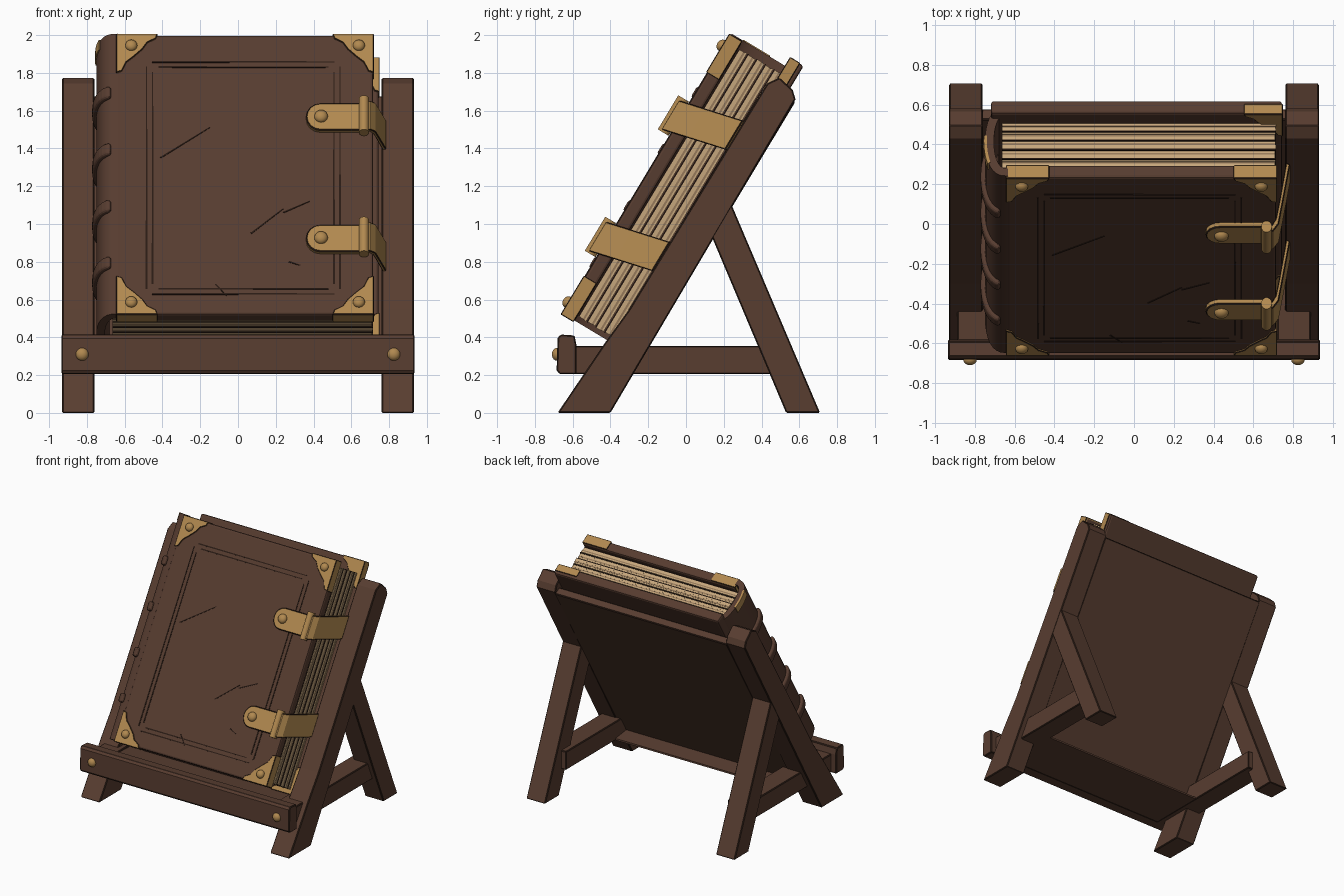
import bpy, bmesh, math, random
from mathutils import Vector

if "Cube" in bpy.data.objects:
    bpy.data.objects.remove(bpy.data.objects["Cube"])

random.seed(4)
A = math.radians(59)            # lean of the book and the stand
C, S = math.cos(A), math.sin(A)


def mat(name, rgb):
    m = bpy.data.materials.new(name)
    m.diffuse_color = (*rgb, 1)
    m.use_nodes = True
    m.node_tree.nodes["Principled BSDF"].inputs["Base Color"].default_value = m.diffuse_color
    return m


WOOD = mat("wood brown", (0.098, 0.047, 0.030))
LEATHER = mat("leather brown", (0.094, 0.045, 0.029))
GOLD = mat("old brass", (0.44, 0.25, 0.080))
PAGE = mat("page cream", (0.56, 0.38, 0.20))
TAN = mat("page tan", (0.30, 0.19, 0.10))
INK = mat("dark line", (0.022, 0.011, 0.007))


# placement rules: leaning frame (x, outward n, up-slope u) and upright ones
def tilt(x, n, u):
    return Vector((x, C * u - S * n, S * u + C * n))


def tilt_face(x, u, n):
    return tilt(x, n, u)


def side(y, z, x):
    return Vector((x, y, z))


def front(x, n, z):
    return Vector((x, -n, z))


def finish(name, bm, material, bevel=0, segs=1, edge=None, smooth=False):
    bmesh.ops.recalc_face_normals(bm, faces=bm.faces[:])
    me = bpy.data.meshes.new(name)
    bm.to_mesh(me)
    bm.free()
    me.materials.append(material)
    if smooth:
        me.polygons.foreach_set("use_smooth", [True] * len(me.polygons))
        me.set_sharp_from_angle(angle=math.radians(40))
    ob = bpy.data.objects.new(name, me)
    bpy.context.collection.objects.link(ob)
    if bevel:
        b = ob.modifiers.new("bevel", 'BEVEL')
        b.width, b.segments = bevel, segs
        b.limit_method, b.angle_limit = 'ANGLE', math.radians(50)
        if edge:
            me.materials.append(edge)
            b.material = 1
    return ob


def prism(name, pts, lo, hi, place, material, **kw):
    bm = bmesh.new()
    a = [bm.verts.new(place(p, q, lo)) for p, q in pts]
    b = [bm.verts.new(place(p, q, hi)) for p, q in pts]
    bm.faces.new(a)
    bm.faces.new(b[::-1])
    for i in range(len(a)):
        j = (i + 1) % len(a)
        bm.faces.new((a[i], a[j], b[j], b[i]))
    return finish(name, bm, material, **kw)


def rect(a0, a1, b0, b1):
    return [(a0, b0), (a1, b0), (a1, b1), (a0, b1)]


def stud(name, x, n, u, r, place):
    bm = bmesh.new()
    bmesh.ops.create_uvsphere(bm, u_segments=16, v_segments=10, radius=r)
    for v in bm.verts:
        v.co = place(x + v.co.x, n + v.co.y * 0.8, u + v.co.z)
    finish(name, bm, GOLD, smooth=True)


def line(name, x0, u0, x1, u1, w):
    # thin tapering dark scratch or tooled line on the front cover
    d = Vector((x1 - x0, u1 - u0)).normalized() * w
    pts = [(x0 - d.y, u0 + d.x), (x1 - d.y * .6, u1 + d.x * .6),
           (x1 + d.y * .6, u1 - d.x * .6), (x0 + d.y, u0 - d.x)]
    prism(name, pts, 0.826, 0.833, tilt_face, INK)


wood = dict(bevel=0.007, edge=INK)

# stand: front legs, rear legs and stretchers on both sides
LEG = [(-.68, 0), (-.40, 0), (.58, 1.66), (.565, 1.71), (.495, 1.775),
       (.43, 1.745), (-.30, .55), (-.43, .37)]
REAR = [(.125, .96), (.53, 0), (.71, 0), (.225, 1.14)]
for s, nm in ((-1, "left"), (1, "right")):
    prism(nm + "_front_leg", LEG, s * .76, s * .932, side, WOOD, **wood)
    prism(nm + "_rear_leg", REAR, s * .762, s * .93, side, WOOD, **wood)
    prism(nm + "_stretcher", rect(-.60, .50, .205, .355), s * .72, s * .89, side, WOOD, **wood)
    stud(nm + "_rail_stud", s * .825, .683, .31, .034, front)

# front rail, shelf under the book and back board
prism("front_rail", [(-.685, .225), (-.67, .205), (-.58, .205), (-.58, .36),
                     (-.59, .41), (-.665, .415), (-.68, .395)], -.935, .935, side, WOOD, **wood)
prism("shelf", [(-.59, .208), (-.13, .208), (-.13, .222), (-.27, .24), (-.32, .34), (-.59, .35)],
      -.75, .75, side, WOOD)
prism("back_board", rect(-.77, .77, .352, .415), .05, 1.71, tilt, WOOD, **wood)

# book covers
prism("front_cover", rect(-.64, .715, .11, 1.835), .755, .83, tilt_face, LEATHER, bevel=.014, segs=2)
prism("back_cover", rect(-.72, .745, .11, 1.895), .412, .49, tilt_face, LEATHER, bevel=.014, segs=2)


# rounded spine and raised ribs
def arc(grow, inner, t0=0.0, t1=1.0):
    t = [math.pi * (t0 + (t1 - t0) * i / 16) for i in range(17)]
    t[-1] -= 1e-6
    out = [(-.635 - (.115 + grow) * math.sin(a) ** .7, .624 + (.203 + grow) * math.cos(a)) for a in t]
    inn = [(-.635 - (.115 - inner) * math.sin(a) ** .7, .624 + (.203 - inner) * math.cos(a)) for a in t]
    return out + inn[::-1]


prism("spine", arc(0, .045), .115, 1.845, tilt, LEATHER, smooth=True)
for u in (.43, .78, 1.13, 1.48):
    prism("spine_rib", arc(.022, .01, .06, .95), u - .036, u + .036, tilt, LEATHER, bevel=.018, segs=3)
prism("spine_cap_brass", arc(.006, .01, .28, .55), 1.79, 1.85, tilt, GOLD)

# page block built from layers of uneven sheets
N = 25
step = (.757 - .488) / N
for i in range(N):
    n0 = .488 + i * step
    d = random.uniform(0, .007)
    m = (PAGE, TAN, PAGE, PAGE, INK)[i % 5]
    n1 = n0 + step * (.6 if m is INK else 1.0)
    prism("page_layer", rect(-.665, .715 - d, .14 + d, 1.80 - d), n0, n1, tilt_face, m)

# tooled double frame on the cover
for g in (0, .032):
    x0, x1, u0, u1 = -.484 + g, .54 - g, .235 + g, 1.668 - g
    r = .03
    line("tooled_line_left", x0, u0 + r, x0, u1 - r, .005)
    line("tooled_line_right", x1, u0 + r, x1, u1 - r, .005)
    line("tooled_line_bottom", x0 + r, u0, x1 - r, u0, .005)
    line("tooled_line_top", x0 + r, u1, x1 - r, u1, .005)

# scratches
for x0, z0, x1, z1 in ((-.41, 1.35, -.15, 1.51), (.24, 1.06, .38, 1.12),
                       (.07, .95, .24, 1.08), (-.12, .68, -.06, .62), (.27, .80, .33, .78)):
    line("scratch", x0, (z0 - .427) / S, x1, (z1 - .427) / S, .004)

# brass corners: all four on the front cover, fore-edge side only on the back
TRI = [(-.005, -.005), (.215, -.005), (.205, .025), (.16, .05), (.135, .09),
       (.09, .135), (.05, .17), (.025, .225), (-.005, .235)]


def corner(name, x, u, sx, su, n0, n1, k=1):
    prism(name, [(x + sx * a * k, u + su * b * k) for a, b in TRI], n0, n1,
          tilt_face, GOLD, bevel=.004, edge=INK)


for su, u in ((1, .11), (-1, 1.835)):
    for sx, x in ((1, -.64), (-1, .715)):
        corner("front_corner", x, u, sx, su, .758, .838)
        stud("corner_stud", x + sx * .075, .84, u + su * .07, .032, tilt)
for su, u in ((1, .11), (-1, 1.895)):
    corner("back_corner", .745, u, -1, su, .435, .498, .9)

# two clasps: plate with rounded tip, hinge barrel, strap over the fore edge
STRAP = [(.66, .885), (.70, .882), (.728, .845), (.748, .74), (.785, .54),
         (.765, .53), (.73, .73), (.712, .82), (.69, .855), (.66, .855)]
for c in (.565, 1.315):
    tip = [(.435 - .075 * math.sin(t), c + .083 * math.cos(t))
           for t in (math.pi * i / 8 for i in range(9))]
    prism("clasp_plate", tip + [(.66, c - .083), (.66, c + .083)], .826, .858,
          tilt_face, GOLD, bevel=.006, edge=INK)
    barrel = [(.667 + .027 * math.cos(t), .868 + .034 * math.sin(t))
              for t in (math.tau * i / 14 for i in range(14))]
    prism("clasp_hinge", barrel, c - .105, c + .105, tilt, GOLD, smooth=True)
    prism("clasp_strap", STRAP, c - .095, c + .085,
          lambda x, n, u: tilt(x, n, u + (.88 - n) * .24), GOLD, bevel=.005, edge=INK)
    stud("clasp_stud", .44, .86, c, .036, tilt)
